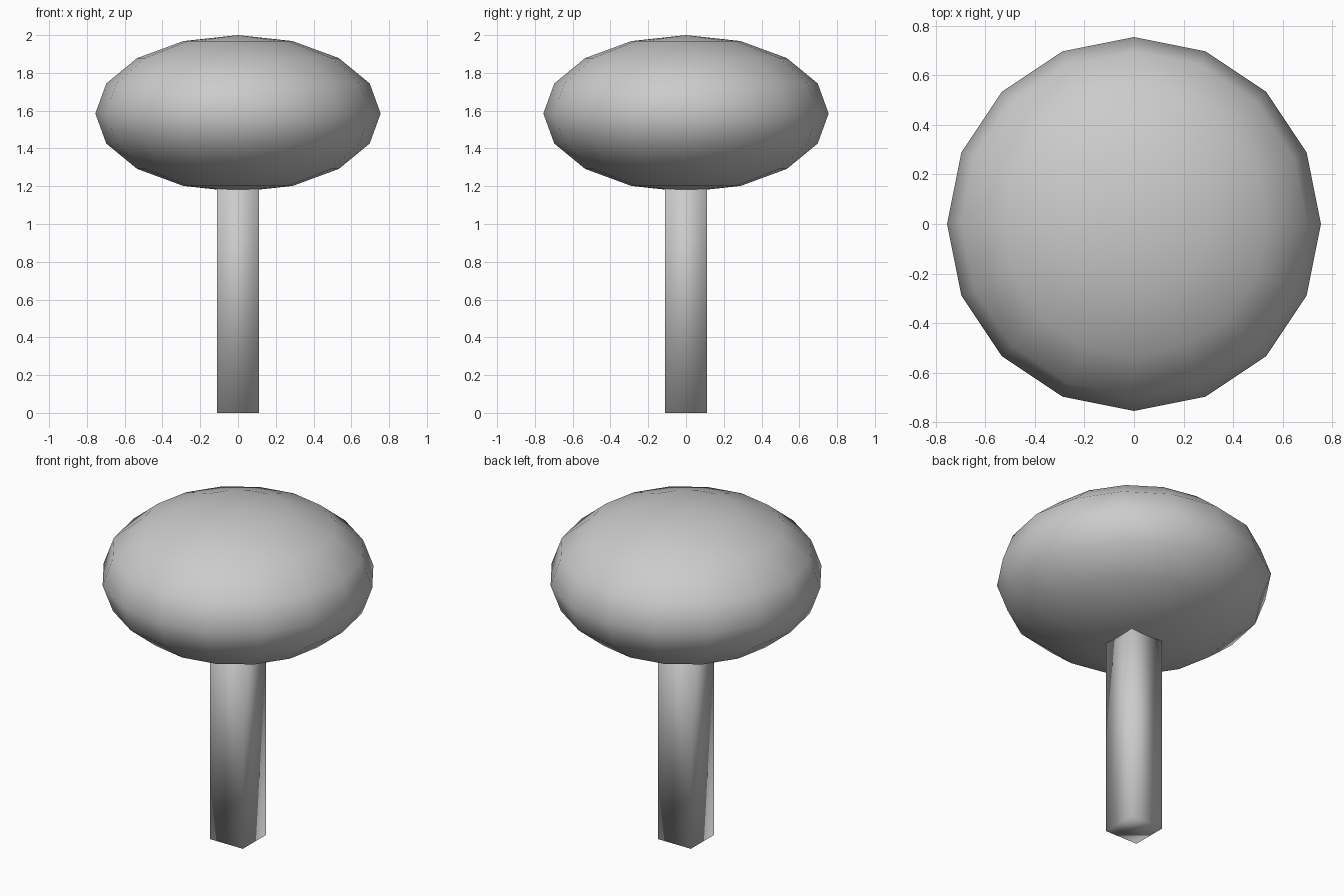
import bpy

if "Cube" in bpy.data.objects:
    bpy.data.objects.remove(bpy.data.objects["Cube"])


def finish(name, scale):
    """Name, scale and smooth the active primitive."""
    obj = bpy.context.object
    obj.name = name
    obj.scale = scale
    bpy.ops.object.transform_apply(location=False, rotation=False, scale=True)
    bpy.ops.object.shade_smooth()
    return obj


# Square trunk, its top buried in the crown
TRUNK_TOP = 1.4
bpy.ops.mesh.primitive_cube_add(size=1, location=(0, 0, TRUNK_TOP / 2))
finish("trunk", (0.22, 0.22, TRUNK_TOP))

# Flattened low-poly sphere as the crown
bpy.ops.mesh.primitive_uv_sphere_add(segments=16, ring_count=8, radius=1,
                                     location=(0, 0, 1.585))
finish("crown", (0.755, 0.755, 0.415))
